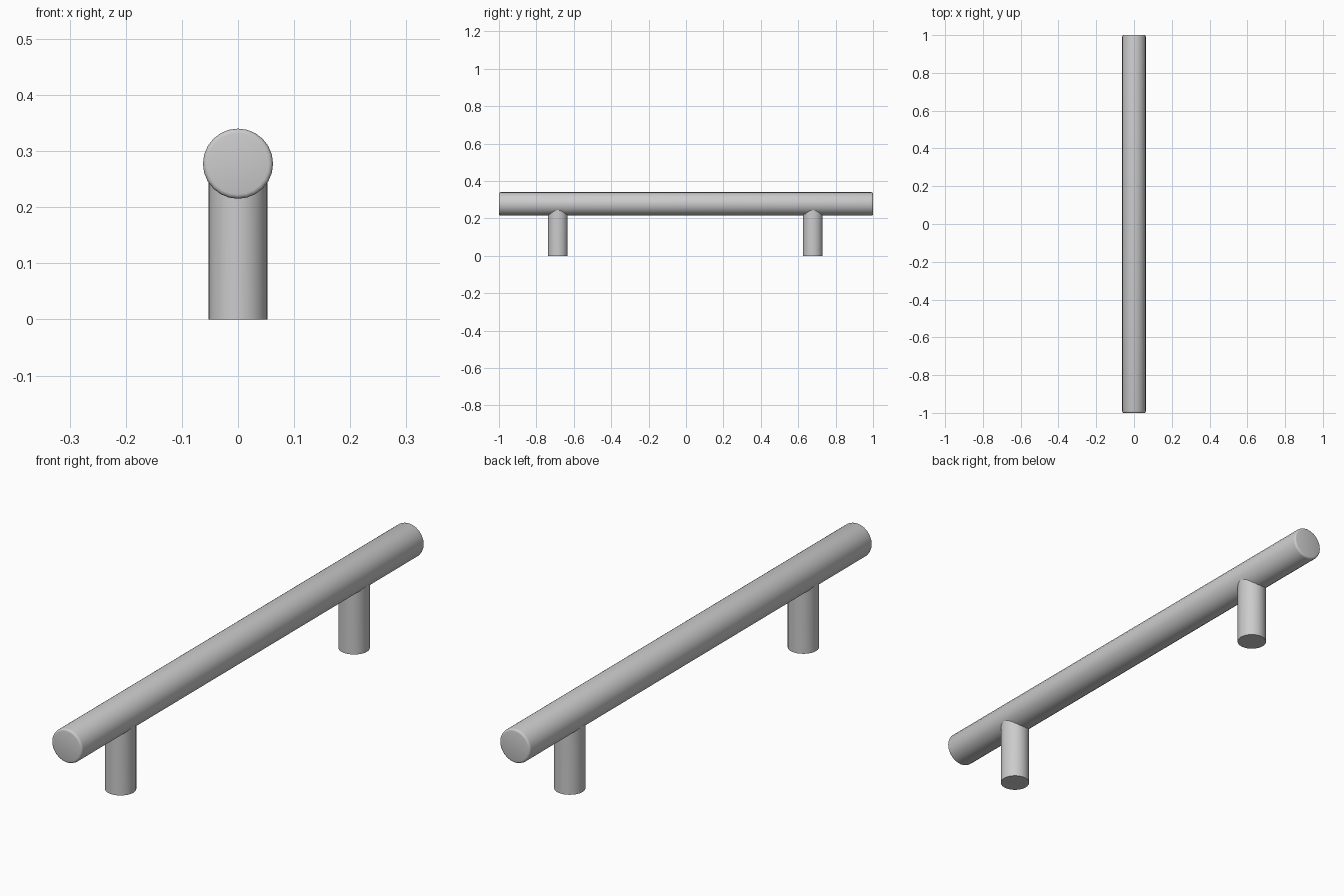
import bpy, bmesh, math

if "Cube" in bpy.data.objects:
    bpy.data.objects.remove(bpy.data.objects["Cube"])

BAR_R, BAR_Z = 0.0625, 0.2775
POST_R = 0.0525


def add_object(name, bm):
    mesh = bpy.data.meshes.new(name)
    bm.to_mesh(mesh)
    bm.free()
    ob = bpy.data.objects.new(name, mesh)
    bpy.context.collection.objects.link(ob)
    bpy.ops.object.select_all(action='DESELECT')
    ob.select_set(True)
    bpy.context.view_layer.objects.active = ob
    bpy.ops.object.shade_smooth_by_angle(angle=math.radians(35))
    return ob


def cylinder(radius, depth, sides):
    bm = bmesh.new()
    bmesh.ops.create_cone(bm, cap_ends=True, segments=sides,
                          radius1=radius, radius2=radius, depth=depth)
    return bm


# Grip bar: long cylinder along y with softly rounded end rims
bm = cylinder(BAR_R, 2.0, 24)
rims = [e for e in bm.edges if abs(e.verts[0].co.z - e.verts[1].co.z) < 1e-4]
bmesh.ops.bevel(bm, geom=rims, offset=0.008, segments=3, profile=0.5,
                affect='EDGES')
for v in bm.verts:
    x, y, z = v.co
    v.co = (x, -z, y + BAR_Z)
add_object("grip_bar", bm)

# Mounting posts: flat foot, top saddled against the underside of the bar
for name, y in (("front_post", -0.685), ("back_post", 0.678)):
    bm = cylinder(POST_R, 0.2, 32)
    top = [f for f in bm.faces if f.normal.z > 0.9]
    bmesh.ops.delete(bm, geom=top, context='FACES_ONLY')
    for v in bm.verts:
        if v.co.z > 0:
            v.co.z = BAR_Z - math.sqrt(BAR_R ** 2 - v.co.x ** 2) + 0.002
        else:
            v.co.z = 0
        v.co.y += y
    add_object(name, bm)
